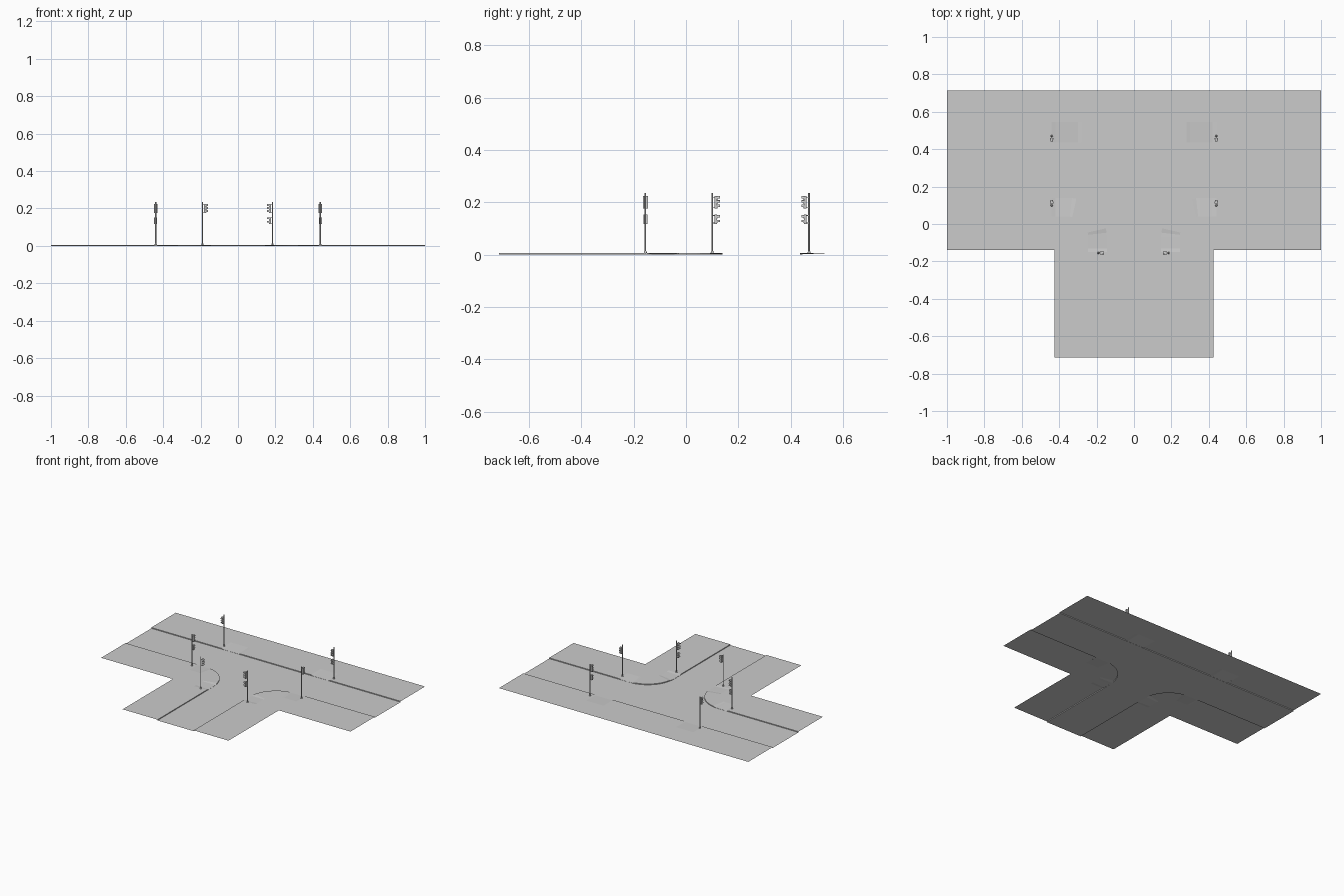
import bpy, bmesh
from math import sin, cos, pi
from mathutils import Matrix, Vector

if "Cube" in bpy.data.objects:
    bpy.data.objects.remove(bpy.data.objects["Cube"])


def material(name, value):
    m = bpy.data.materials.new(name)
    m.use_nodes = True
    m.diffuse_color = (value, value, value, 1)
    m.node_tree.nodes["Principled BSDF"].inputs["Base Color"].default_value = (value, value, value, 1)
    return m


GREY = material("concrete grey", 0.6)
CURB = 0.006
STREET, FAR, STEM, EDGE, BACK = 0.14, 0.435, 0.145, 0.425, 0.715


def finish(name, bm, smooth=False):
    bmesh.ops.remove_doubles(bm, verts=bm.verts, dist=1e-5)
    bmesh.ops.recalc_face_normals(bm, faces=bm.faces)
    mesh = bpy.data.meshes.new(name)
    bm.to_mesh(mesh)
    bm.free()
    mesh.materials.append(GREY)
    ob = bpy.data.objects.new(name, mesh)
    bpy.context.collection.objects.link(ob)
    if smooth:
        bpy.ops.object.select_all(action="DESELECT")
        ob.select_set(True)
        bpy.context.view_layer.objects.active = ob
        bpy.ops.object.shade_smooth_by_angle()
    return ob


def loft(name, sections, flip):
    """Join neighbouring cross-sections with a strip of faces, facing up."""
    bm = bmesh.new()
    rows = [[bm.verts.new(p) for p in s] for s in sections]
    for a, b in zip(rows, rows[1:]):
        for i in range(len(a) - 1):
            bm.faces.new((a[i], a[i + 1], b[i + 1], b[i]))
    finish(name, bm)


# Pavements on the two corners: kerb face, dropped edge at crossings, flat top
def corner_path():
    """Kerb point, outward direction and whether the kerb is dropped."""
    for y, low in ((-BACK, 0), (-0.15, 0), (-0.13, 1)):
        yield (STEM, y), (1, 0), low
    radius, steps = STREET + 0.07, 14
    for k in range(steps + 1):
        t = k / steps
        a = pi - t * pi / 2
        yield (STEM + radius * (1 + cos(a)), -0.07 + radius * sin(a)), (-cos(a), -sin(a)), t < 0.12 or t > 0.9
    for x, low in ((0.42, 1), (0.44, 0), (1, 0)):
        yield (x, STREET), (0, -1), low


for side, label in ((1, "left"), (-1, "right")):
    sections = []
    for (x, y), (dx, dy), low in corner_path():
        z = 0.001 if low else CURB
        sections.append([(side * x, y, 0), (side * x, y, z),
                         (side * (x + dx * 0.1), y + dy * 0.1, CURB),
                         (side * max(x, EDGE), min(y, -STREET), CURB)])
    loft(label + "_corner_pavement", sections, side)

# Back pavement with two dropped kerbs
sections = []
for x, low in ((-1, 0), (-0.44, 0), (-0.42, 1), (-0.3, 1), (-0.28, 0),
               (0.28, 0), (0.3, 1), (0.42, 1), (0.44, 0), (1, 0)):
    sections.append([(x, FAR, 0), (x, FAR, 0.001 if low else CURB),
                     (x, FAR + 0.11, CURB), (x, BACK, CURB)])
loft("back_pavement", sections, 1)

# Road surface following the kerbs
bm = bmesh.new()
right = [(-x, y) for (x, y), d, low in corner_path()]
left = [(x, y) for (x, y), d, low in corner_path()]
outline = left + [(1, FAR), (-1, FAR)] + right[::-1]
bm.faces.new([bm.verts.new((x, y, 0)) for x, y in outline])
finish("road", bm)


# Traffic lights: each is built facing +x and turned towards the road
def box(bm, centre, size):
    bmesh.ops.create_cube(bm, size=1, matrix=Matrix.Translation(centre) @ Matrix.Diagonal((*size, 1)))


def rod(bm, centre, radius, depth, axis="Z", segments=12, top=None):
    turn = Matrix.Rotation(pi / 2, 4, "Y") if axis == "X" else Matrix()
    bmesh.ops.create_cone(bm, cap_ends=True, segments=segments, radius1=radius,
                          radius2=radius if top is None else top, depth=depth,
                          matrix=Matrix.Translation(centre) @ turn)


def visor(bm, x, z, radius, length):
    """Open hood over the upper part of a lamp."""
    arc = [-0.2 + k * (pi + 0.4) / 8 for k in range(9)]
    rows = [[bm.verts.new((x + reach, radius * cos(a), z + radius * sin(a))) for a in arc]
            for reach in (0, length)]
    for i in range(8):
        bm.faces.new((rows[0][i], rows[0][i + 1], rows[1][i + 1], rows[1][i]))


def signal(bm, z, lamps, width, pitch):
    height = lamps * pitch
    box(bm, (0.014, 0, z), (0.01, width, height))
    for end in (-1, 1):
        box(bm, (0.006, 0, z + end * height * 0.4), (0.012, 0.003, 0.003))
    for k in range(lamps):
        lamp = z + (k - (lamps - 1) / 2) * pitch
        rod(bm, (0.0195, 0, lamp), width * 0.38, 0.002, "X")
        visor(bm, 0.019, lamp, width * 0.44, 0.01)


def traffic_light(name, x, y, angle, walk_signal):
    bm = bmesh.new()
    rod(bm, (0, 0, 0.12), 0.003, 0.23)
    rod(bm, (0, 0, 0.01), 0.006, 0.008, top=0.004)
    signal(bm, 0.2, 3, 0.018, 0.016)
    if walk_signal:
        signal(bm, 0.135, 2, 0.016, 0.018)
    bmesh.ops.transform(bm, verts=bm.verts, matrix=Matrix.Translation((x, y, 0)) @ Matrix.Rotation(angle, 4, "Z"))
    finish(name, bm, True)


traffic_light("back_left_traffic_light", 0.44, 0.47, -pi / 2, True)
traffic_light("back_right_traffic_light", -0.44, 0.47, -pi / 2, False)
traffic_light("front_left_traffic_light", 0.44, 0.1, pi / 2, False)
traffic_light("front_right_traffic_light", -0.44, 0.1, pi / 2, True)
traffic_light("stem_left_traffic_light", 0.185, -0.155, pi, True)
traffic_light("stem_right_traffic_light", -0.19, -0.155, 0, False)
